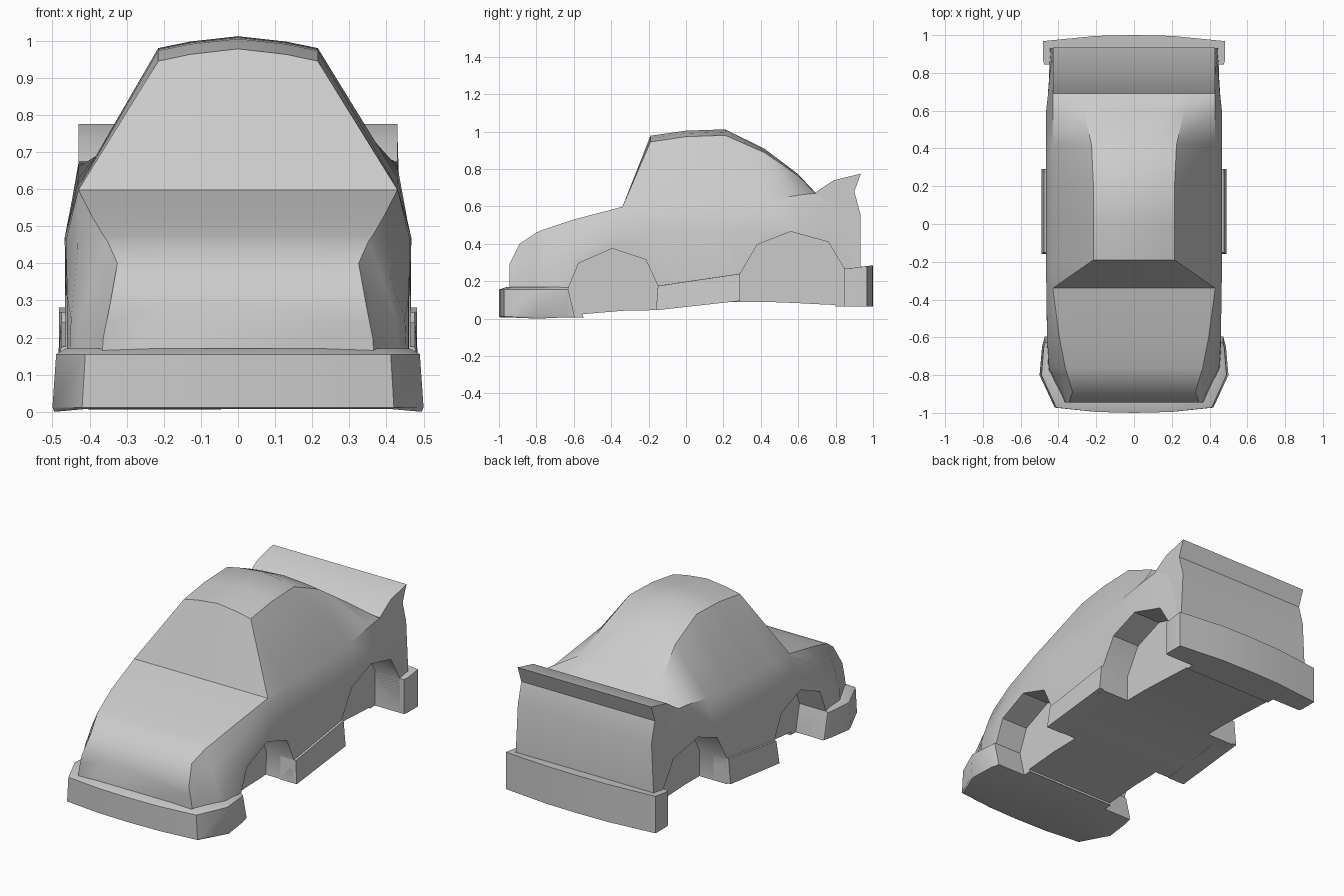
import bpy, bmesh, math

if "Cube" in bpy.data.objects:
    bpy.data.objects.remove(bpy.data.objects["Cube"])


def finish(name, bm, angle=32):
    bmesh.ops.recalc_face_normals(bm, faces=bm.faces)
    me = bpy.data.meshes.new(name)
    bm.to_mesh(me)
    bm.free()
    ob = bpy.data.objects.new(name, me)
    bpy.context.collection.objects.link(ob)
    activate(ob)
    bpy.ops.object.shade_smooth_by_angle(angle=math.radians(angle))
    return ob


def activate(ob):
    bpy.ops.object.select_all(action='DESELECT')
    bpy.context.view_layer.objects.active = ob
    ob.select_set(True)


def loft(name, rings, angle=32):
    """Skin a list of closed rings of equal length and cap both ends."""
    bm = bmesh.new()
    vs = [[bm.verts.new(p) for p in ring] for ring in rings]
    n = len(vs[0])
    for a, b in zip(vs, vs[1:]):
        for i in range(n):
            j = (i + 1) % n
            bm.faces.new((a[i], a[j], b[j], b[i]))
    bm.faces.new(vs[0])
    bm.faces.new(vs[-1])
    return finish(name, bm, angle)


def side_prism(name, prof, xa, xb):
    return loft(name, [[(x, y, z) for y, z in prof] for x in (xa, xb)])


def mirrored(half):
    """Half outline (x, y) from the centre line, completed on the other side."""
    return half + [(-x, y) for x, y in reversed(half) if x > 0]


def cut(ob, cutters):
    activate(ob)
    for c in cutters:
        m = ob.modifiers.new("arch_cut", 'BOOLEAN')
        m.operation, m.solver, m.object = 'DIFFERENCE', 'EXACT', c
        # put the cut before the shading modifier, if there is one
        bpy.ops.object.modifier_move_to_index(modifier=m.name, index=0)
        bpy.ops.object.modifier_apply(modifier=m.name)
    bpy.ops.object.shade_smooth_by_angle(angle=math.radians(32))


# Body cross-sections: y, top z, crease (x,z), shoulder (x,z), side (x,z), sill (x,z)
sections = [
    (-.945, .29, (.345, .29), (.355, .24), (.363, .20), (.375, .02)),
    (-.89, .40, (.325, .40), (.355, .32), (.385, .22), (.405, .02)),
    (-.80, .46, (.352, .46), (.39, .36), (.43, .24), (.445, .02)),
    (-.765, .475, (.363, .475), (.403, .385), (.45, .25), (.46, .02)),
    (-.60, .53, (.395, .53), (.432, .44), (.46, .31), (.464, .02)),
    (-.34, .598, (.43, .598), (.434, .585), (.464, .46), (.464, .042)),
    (-.19, .978, (.215, .945), (.43, .602), (.467, .47), (.464, .045)),
    (0, 1.005, (.215, .973), (.43, .604), (.467, .47), (.464, .063)),
    (.21, 1.012, (.215, .98), (.43, .608), (.467, .47), (.464, .088)),
    (.42, .908, (.225, .888), (.43, .63), (.467, .47), (.464, .09)),
    (.60, .772, (.265, .762), (.43, .66), (.465, .47), (.464, .083)),
    (.69, .676, (.30, .675), (.43, .67), (.455, .47), (.462, .078)),
    (.78, .64, (.30, .64), (.428, .64), (.448, .47), (.46, .074)),
    (.90, .60, (.30, .60), (.425, .60), (.435, .47), (.45, .07)),
]
rings = []
for y, top, crease, shoulder, side, sill in sections:
    mid = (crease[0] * .6, top - (top - crease[1]) * .45)
    half = mirrored([(0, top), mid, crease, shoulder, side, sill])
    rings.append([(x, y, z) for x, z in half])
body = loft("car_body", rings)

# Tail panel with raised spoiler lip
spoiler = side_prism("tail_spoiler", [
    (.69, .674), (.79, .74), (.935, .775), (.90, .68), (.932, .56),
    (.932, .2), (.87, .2), (.81, .5)], -.43, .43)
for v in spoiler.data.vertices:
    if v.co.z < .4:
        v.co.x *= 1.04

# Front bumper, tapering upward with a sloped top ledge
front = mirrored([(0, -1), (.2, -.995), (.42, -.972), (.5, -.8), (.487, -.65), (.46, -.55)])
front_bumper = loft("front_bumper", [
    [(x * .99, y * .99, 0 if abs(y + .8) < .05 else .007) for x, y in front],
    [(x, y, .012) for x, y in front],
    [(x * .98, y, .155) for x, y in front],
    [(x * .93, y * .955, .17) for x, y in front]])

# Rear bumper
rear = mirrored([(0, 1), (.2, .996), (.482, .968), (.482, .868), (.465, .80)])
rear_bumper = loft("rear_bumper", [
    [(x, y, .066) for x, y in rear],
    [(x, y, .265 + max(0, y - .845) * .13) for x, y in rear]])

# Side skirts between the wheels
for s, name in ((1, "right_skirt"), (-1, "left_skirt")):
    loft(name, [
        [(s * .38, y, lo), (s * .49, y, lo), (s * .477, y + d, hi), (s * .38, y + d, hi + .004)]
        for y, d, lo, hi in ((-.16, .01, .045, .175), (.29, 0, .095, .24))])

# Wheel arches cut out of body and bumpers
arches = [
    [(-.59, -.1), (-.595, .01), (-.63, .16), (-.575, .295), (-.395, .375),
     (-.215, .315), (-.15, .175), (-.16, .045), (-.165, -.1)],
    [(.29, -.1), (.29, .24), (.38, .395), (.56, .465), (.76, .41), (.845, .27), (.845, -.1)]]
cutters = [side_prism("arch_cutter", a, s * .29, s * .7) for a in arches for s in (1, -1)]
for c in cutters:
    c.hide_render = True
for ob in (body, front_bumper, rear_bumper):
    cut(ob, cutters)
for c in cutters:
    bpy.data.objects.remove(c)
